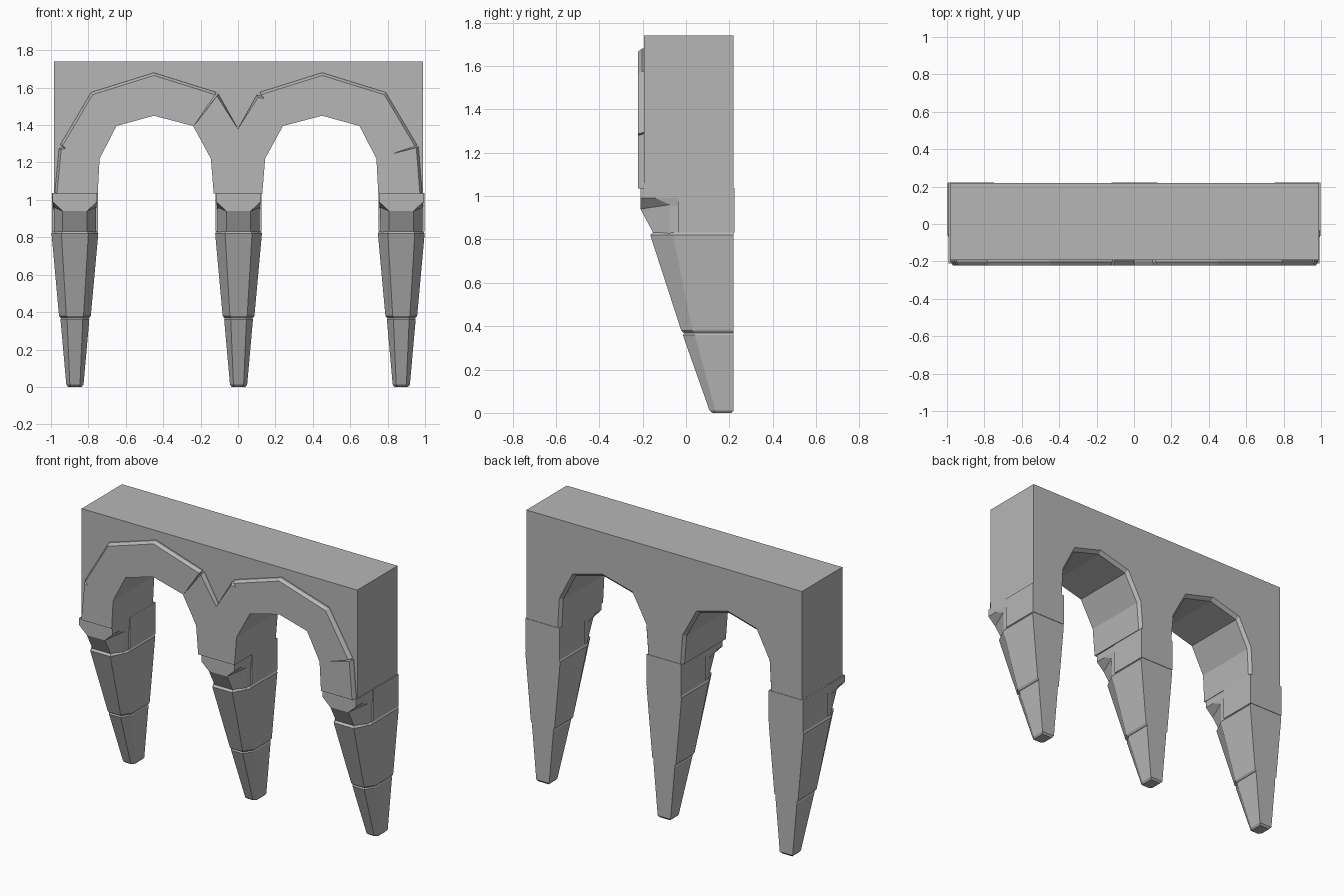
import bpy, bmesh

if "Cube" in bpy.data.objects:
    bpy.data.objects.remove(bpy.data.objects["Cube"])

# Dark stone grey shared by every part
stone = bpy.data.materials.new("dark_stone")
stone.diffuse_color = (0.47, 0.47, 0.47, 1)
stone.use_nodes = True
stone.node_tree.nodes["Principled BSDF"].inputs["Base Color"].default_value = stone.diffuse_color


def loft(name, sections):
    """Skin a stack of matching closed sections and cap both ends."""
    bm = bmesh.new()
    rings = [[bm.verts.new(p) for p in s] for s in sections]
    n = len(rings[0])
    for a, b in zip(rings, rings[1:]):
        for i in range(n):
            j = (i + 1) % n
            bm.faces.new((a[i], a[j], b[j], b[i]))
    bm.faces.new(rings[0][::-1])
    bm.faces.new(rings[-1])
    bmesh.ops.recalc_face_normals(bm, faces=bm.faces[:])
    me = bpy.data.meshes.new(name)
    bm.to_mesh(me)
    bm.free()
    me.materials.append(stone)
    ob = bpy.data.objects.new(name, me)
    bpy.context.collection.objects.link(ob)
    return ob


def scaled(p, f):
    """Scale a front-view point about the centre of its own arch."""
    if p[0] == 0:
        return p
    cx = 0.445 if p[0] > 0 else -0.445
    return (cx + (p[0] - cx) * f, SPRING + (p[1] - SPRING) * f)


def at_y(pts, y):
    return [(x, y, z) for x, z in pts]


SPRING = 1.035
BACK = 0.22

# Arch openings, right one mirrored from the left
open_l = [(-0.75, SPRING), (-0.74, 1.22), (-0.65, 1.395), (-0.45, 1.45),
          (-0.24, 1.395), (-0.145, 1.22), (-0.13, SPRING)]
open_r = [(-x, z) for x, z in reversed(open_l)]
openings = open_l + open_r

# Wall with a small chamfer around the openings at the back
frame = [(0.99, SPRING), (0.99, 1.74), (-0.985, 1.74), (-0.985, SPRING)]
wide = [scaled(p, 1.05) for p in openings]
loft("arched_wall", [at_y(openings + frame, -0.193),
                     at_y(openings + frame, 0.2),
                     at_y(wide + frame, BACK)])

# Raised arch band with bevelled outer edge and thin cracks
outer = [(0.985, SPRING), (0.965, 1.285), (0.83, 1.25), (0.958, 1.292),
         (0.79, 1.575), (0.45, 1.68), (0.115, 1.575), (0.135, 1.553),
         (0.10, 1.56), (0, 1.38), (-0.105, 1.567), (-0.23, 1.405),
         (-0.115, 1.575), (-0.45, 1.68), (-0.785, 1.575), (-0.95, 1.295),
         (-0.93, 1.28), (-0.957, 1.275), (-0.98, SPRING)]
outer_front = [scaled(p, 0.977) for p in outer]
loft("arch_band", [at_y(openings + outer, -0.19),
                   at_y(openings + outer, -0.202),
                   at_y(openings + outer_front, -0.222)])


def section(cx, z, front_half, front_y, side_half, side_y, back_y=BACK):
    """Half-octagonal pillar section with a flat back."""
    return [(cx - front_half, front_y, z), (cx + front_half, front_y, z),
            (cx + side_half, side_y, z), (cx + side_half, back_y, z),
            (cx - side_half, back_y, z), (cx - side_half, side_y, z)]


for label, cx in (("left", -0.872), ("middle", 0.003), ("right", 0.873)):
    # Rear block under the wall, standing slightly proud of it
    block = [(cx - 0.123, -0.035), (cx + 0.123, -0.035),
             (cx + 0.123, BACK + 0.003), (cx - 0.123, BACK + 0.003)]
    loft(label + "_block", [[(x, y, z) for x, y in block]
                            for z in (0.832, 1.038)])

    # Corbel: stem flaring forward into a square cap
    cap = [section(cx, 0.828, 0.065, -0.15, 0.112, -0.075, 0),
           section(cx, 0.94, 0.065, -0.21, 0.113, -0.075, 0),
           section(cx, 0.99, 0.119, -0.21, 0.119, -0.14, 0),
           section(cx, 1.037, 0.119, -0.21, 0.119, -0.14, 0)]
    for i in (2, 5):
        x, y, z = cap[1][i]
        cap[1][i] = (x, y, 0.96)
    loft(label + "_corbel", cap)

    # Upper tapered shaft with chamfered lip at both ends
    loft(label + "_upper_shaft", [
        section(cx, 0.368, 0.04, -0.01, 0.076, 0.04),
        section(cx, 0.38, 0.046, -0.022, 0.085, 0.03),
        section(cx, 0.82, 0.072, -0.165, 0.125, -0.06),
        section(cx, 0.832, 0.066, -0.153, 0.118, -0.055)])

    # Lower tapered shaft ending in a blunt tip
    loft(label + "_lower_shaft", [
        section(cx, 0, 0.022, 0.122, 0.036, 0.14, 0.21),
        section(cx, 0.012, 0.027, 0.108, 0.046, 0.135),
        section(cx, 0.36, 0.042, -0.015, 0.077, 0.04),
        section(cx, 0.37, 0.038, -0.005, 0.072, 0.045)])
